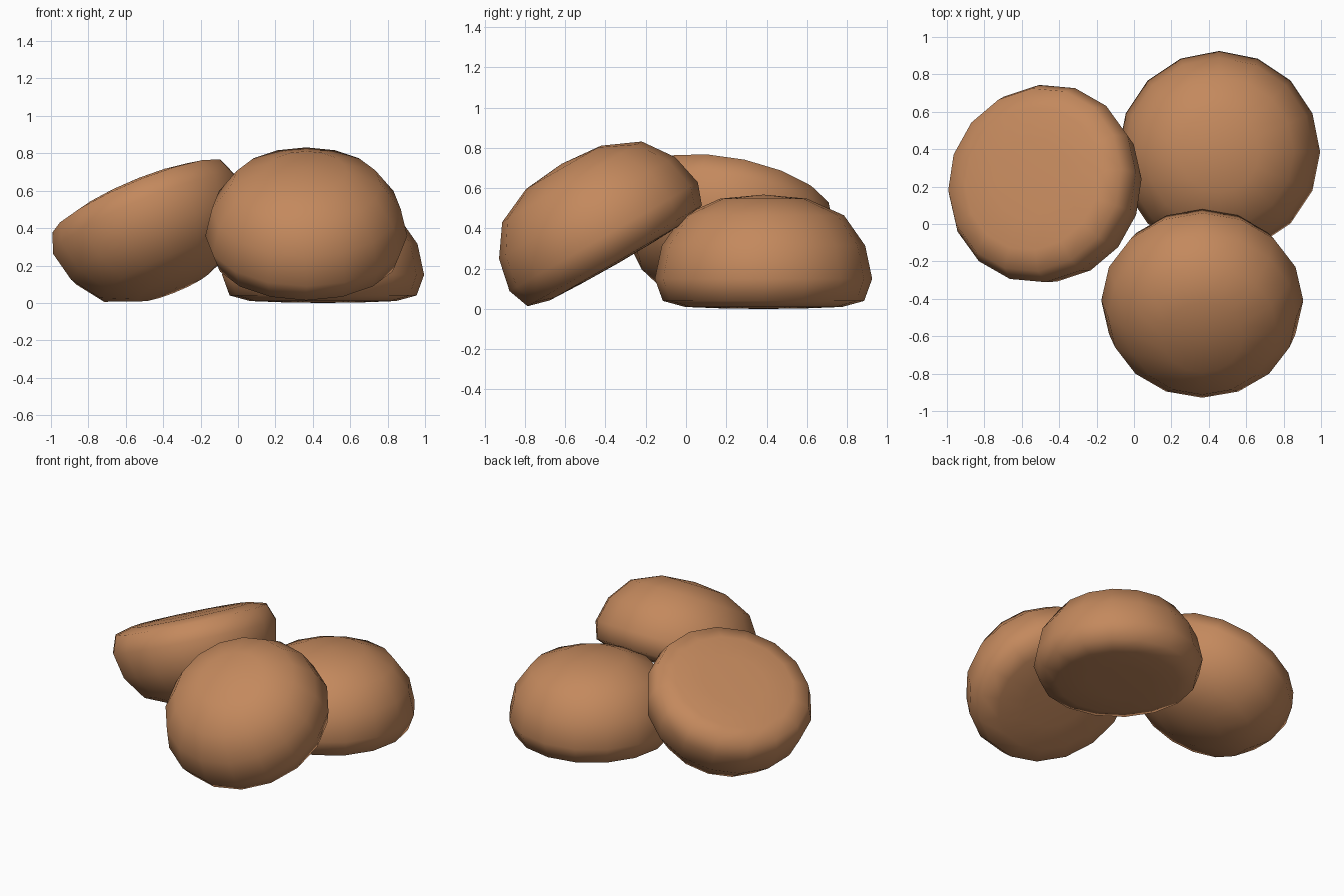
import bpy, bmesh
from math import cos, sin, pi, radians
from mathutils import Matrix, Vector

if "Cube" in bpy.data.objects:
    bpy.data.objects.remove(bpy.data.objects["Cube"])

crust = bpy.data.materials.new("baked_brown")
crust.diffuse_color = (0.55, 0.25, 0.11, 1)
crust.use_nodes = True
crust.node_tree.nodes["Principled BSDF"].inputs["Base Color"].default_value = crust.diffuse_color

SIDES = 16
# bun profile: radius, height above the flat base
PROFILE = [(0.21, 0.003), (0.39, 0.01), (0.50, 0.04), (0.54, 0.15),
           (0.505, 0.315), (0.40, 0.465), (0.215, 0.548)]
BOTTOM, TOP = 0.0, 0.568


def bun(name, base, up, spin=0):
    """Flat-based dome standing at base, its axis pointing along up."""
    bm = bmesh.new()
    rings = [[bm.verts.new((r * cos(2 * pi * i / SIDES), r * sin(2 * pi * i / SIDES), z))
              for i in range(SIDES)] for r, z in PROFILE]
    low, high = bm.verts.new((0, 0, BOTTOM)), bm.verts.new((0, 0, TOP))
    for i in range(SIDES):
        j = (i + 1) % SIDES
        bm.faces.new((low, rings[0][j], rings[0][i]))
        bm.faces.new((high, rings[-1][i], rings[-1][j]))
        for a, b in zip(rings, rings[1:]):
            bm.faces.new((a[i], a[j], b[j], b[i]))
    for f in bm.faces:
        f.smooth = True
    mesh = bpy.data.meshes.new(name)
    bm.to_mesh(mesh)
    bm.free()
    mesh.materials.append(crust)
    ob = bpy.data.objects.new(name, mesh)
    bpy.context.collection.objects.link(ob)
    turn = Vector((0, 0, 1)).rotation_difference(Vector(up)).to_matrix().to_4x4()
    ob.matrix_world = Matrix.Translation(base) @ turn @ Matrix.Rotation(radians(spin), 4, 'Z')


# one bun flat on the ground, one leaning on it, one tipped upside down
bun("flat_bun", (0.455, 0.385, 0), (0, 0, 1))
bun("leaning_bun", (0.365, -0.334, 0.229), (0, -0.5, 0.866))
bun("upturned_bun", (-0.546, 0.244, 0.595), (0.38, -0.185, -0.906), 11.25)
